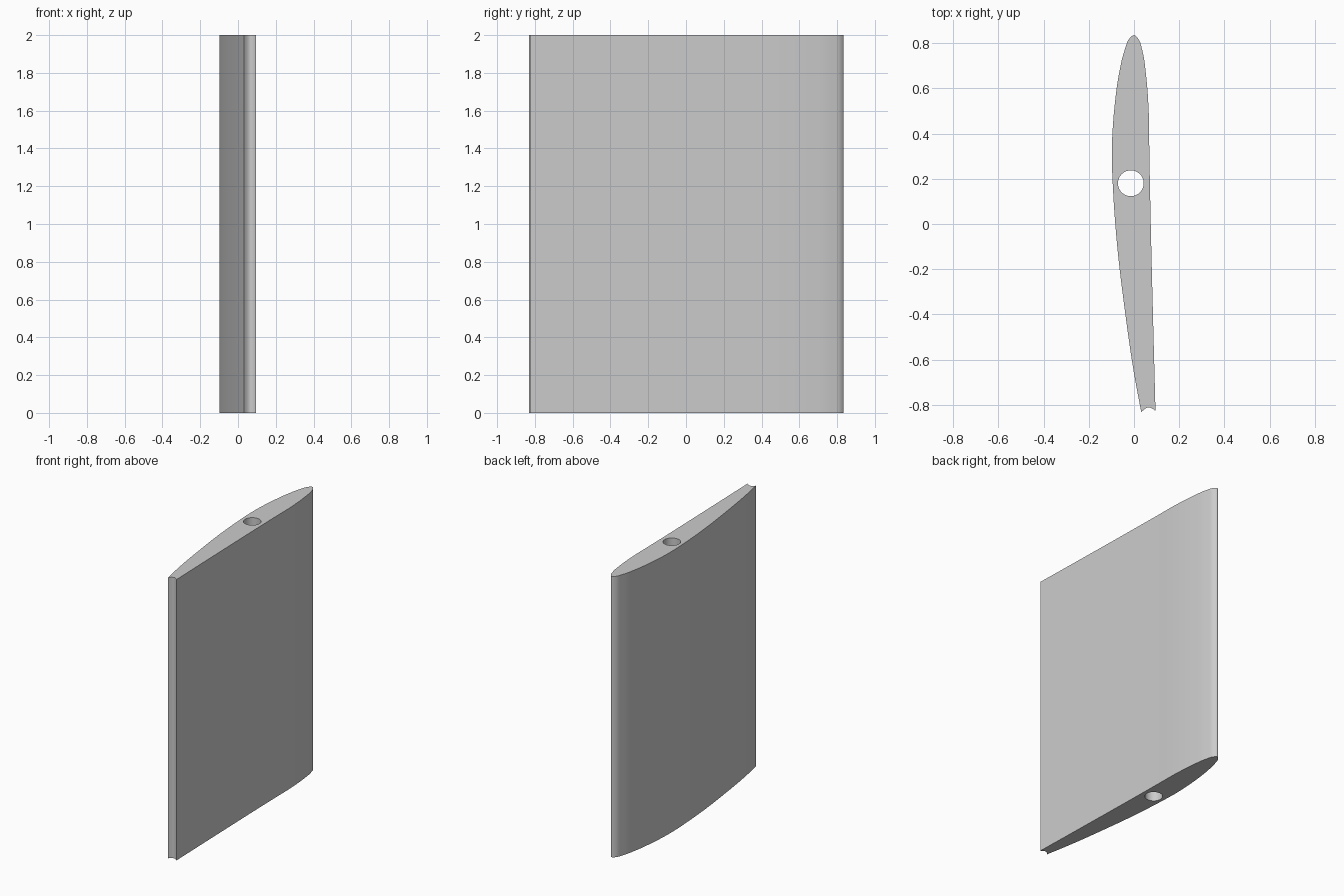
import bpy, bmesh, math
from mathutils import Vector

cube = bpy.data.objects.get("Cube")
if cube:
    bpy.data.objects.remove(cube, do_unlink=True)

HEIGHT = 2.0
SPLITS = (-0.37, 0.52)          # joints between tail, main body and nose

grey = bpy.data.materials.new("light_grey")
grey.use_nodes = True
grey.diffuse_color = (0.6, 0.6, 0.6, 1)
grey.node_tree.nodes["Principled BSDF"].inputs["Base Color"].default_value = (0.6, 0.6, 0.6, 1)

# Wing outline: up the curved side, round the nose, down the flat side
OUTLINE = [(0.032, -0.832), (0, -0.66), (-0.042, -0.37), (-0.074, -0.1), (-0.092, 0.14),
           (-0.098, 0.32), (-0.086, 0.52), (-0.067, 0.66), (-0.041, 0.77), (-0.02, 0.82),
           (0, 0.835), (0.018, 0.82), (0.036, 0.77), (0.053, 0.66), (0.064, 0.52),
           (0.068, 0.3), (0.074, 0), (0.083, -0.37), (0.095, -0.826)]


def smooth_path(points, steps=5):
    """Catmull-Rom curve with chord-length spacing, through all points."""
    p = [Vector(q) for q in points]
    p = [2 * p[0] - p[1]] + p + [2 * p[-1] - p[-2]]
    out = []
    for a, b, c, d in zip(p, p[1:], p[2:], p[3:]):
        h0, h, h1 = (b - a).length, (c - b).length, (d - c).length
        m0 = ((b - a) / h0 * h + (c - b) / h * h0) / (h0 + h) * h
        m1 = ((c - b) / h * h1 + (d - c) / h1 * h) / (h + h1) * h
        for i in range(steps):
            t = i / steps
            out.append((2*t**3 - 3*t**2 + 1) * b + (t**3 - 2*t**2 + t) * m0
                       + (3*t**2 - 2*t**3) * c + (t**3 - t**2) * m1)
    return out + [p[-2]]


def trailing_groove(right, left, depth=0.018, steps=10):
    """Shallow hollow arc joining the two trailing lips."""
    a, b = Vector(right), Vector(left)
    return [a.lerp(b, i / steps) + Vector((0, depth * math.sin(math.pi * i / steps)))
            for i in range(1, steps)]


def section(name, profile, low=None, high=None):
    """Extrude the part of the profile lying between two joints."""
    bm = bmesh.new()
    bm.faces.new([bm.verts.new((p.x, p.y, 0)) for p in profile])
    for y, side in ((low, -1), (high, 1)):
        if y is not None:
            bmesh.ops.bisect_plane(bm, geom=bm.verts[:] + bm.edges[:] + bm.faces[:],
                                   plane_co=(0, y, 0), plane_no=(0, side, 0),
                                   clear_outer=True)
    top = bmesh.ops.extrude_face_region(bm, geom=bm.faces[:])["geom"]
    bmesh.ops.translate(bm, vec=(0, 0, HEIGHT),
                        verts=[v for v in top if isinstance(v, bmesh.types.BMVert)])
    bmesh.ops.recalc_face_normals(bm, faces=bm.faces[:])
    mesh = bpy.data.meshes.new(name)
    bm.to_mesh(mesh)
    bm.free()
    mesh.materials.append(grey)
    obj = bpy.data.objects.new(name, mesh)
    bpy.context.collection.objects.link(obj)
    return obj


def activate(obj):
    bpy.ops.object.select_all(action="DESELECT")
    obj.select_set(True)
    bpy.context.view_layer.objects.active = obj


profile = smooth_path(OUTLINE) + trailing_groove(OUTLINE[-1], OUTLINE[0])
tail = section("tail_section", profile, high=SPLITS[0])
body = section("main_section", profile, low=SPLITS[0], high=SPLITS[1])
nose = section("nose_section", profile, low=SPLITS[1])

# Round spar hole running the full height of the main section
bpy.ops.mesh.primitive_cylinder_add(vertices=48, radius=0.057, depth=HEIGHT + 0.4,
                                    location=(-0.014, 0.18, HEIGHT / 2))
cutter = bpy.context.object
cutter.name = "spar_hole_cutter"
cutter.hide_render = True
cutter.data.materials.append(grey)
hole = body.modifiers.new("spar_hole", "BOOLEAN")
hole.operation = "DIFFERENCE"
hole.solver = "EXACT"
hole.object = cutter
activate(body)
bpy.ops.object.modifier_apply(modifier=hole.name)
bpy.data.objects.remove(cutter, do_unlink=True)

for part in (tail, body, nose):
    activate(part)
    bpy.ops.object.shade_smooth_by_angle(angle=math.radians(30))
